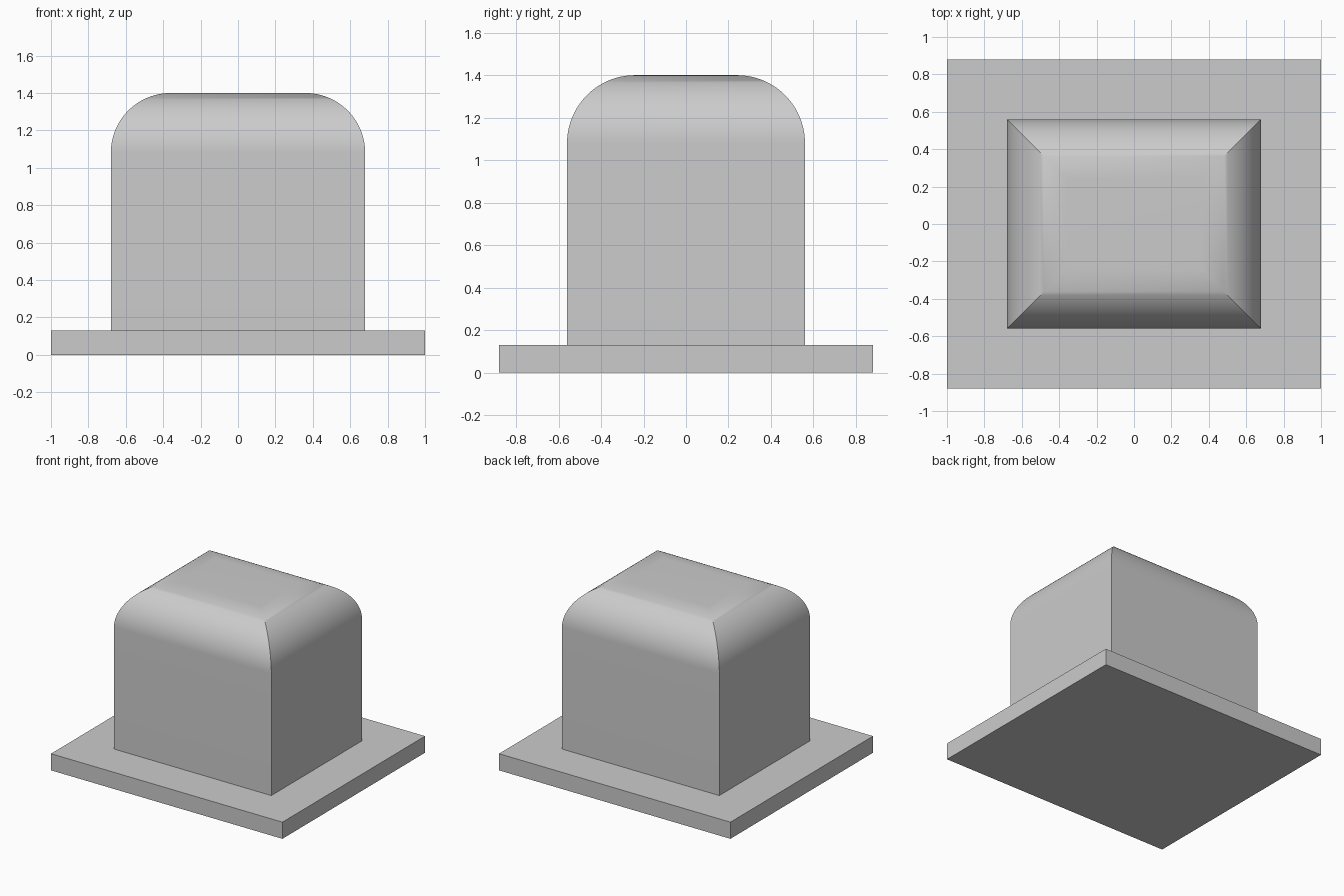
import bpy, bmesh
from math import sin, cos, pi, radians

old = bpy.data.objects.get("Cube")
if old:
    bpy.data.objects.remove(old, do_unlink=True)

grey = bpy.data.materials.new("plain grey")
grey.use_nodes = True
COLOUR = (0.6, 0.6, 0.6, 1)
grey.diffuse_color = COLOUR
grey.node_tree.nodes["Principled BSDF"].inputs["Base Color"].default_value = COLOUR


def loft(name, rings):
    """Join stacked rectangles, each (half width, half depth, height), into a closed solid."""
    bm = bmesh.new()
    loops = [[bm.verts.new((sx * w, sy * d, z))
              for sx, sy in ((-1, -1), (1, -1), (1, 1), (-1, 1))]
             for w, d, z in rings]
    for low, high in zip(loops, loops[1:]):
        for i in range(4):
            j = (i + 1) % 4
            bm.faces.new((low[i], low[j], high[j], high[i]))
    bm.faces.new(loops[0][::-1])
    bm.faces.new(loops[-1])
    mesh = bpy.data.meshes.new(name)
    bm.to_mesh(mesh)
    bm.free()
    mesh.materials.append(grey)
    obj = bpy.data.objects.new(name, mesh)
    bpy.context.collection.objects.link(obj)
    return obj


# Flat rectangular base plate
BASE_TOP = 0.13
loft("base_plate", [(1, 0.88, 0), (1, 0.88, BASE_TOP)])

# Block with a quarter-round shoulder on all four sides, mitred at the corners
HALF_X, HALF_Y, TOP, RADIUS, STEPS = 0.68, 0.56, 1.4, 0.32, 24
rings = [(HALF_X, HALF_Y, BASE_TOP)]
for k in range(STEPS + 1):
    a = pi / 2 * k / STEPS
    inset = RADIUS * (1 - cos(a))
    rings.append((HALF_X - inset, HALF_Y - inset, TOP - RADIUS + RADIUS * sin(a)))
block = loft("rounded_block", rings)

# Smooth the shoulder, keep the mitres sharp
bpy.ops.object.select_all(action='DESELECT')
block.select_set(True)
bpy.context.view_layer.objects.active = block
bpy.ops.object.shade_smooth_by_angle(angle=radians(30))
